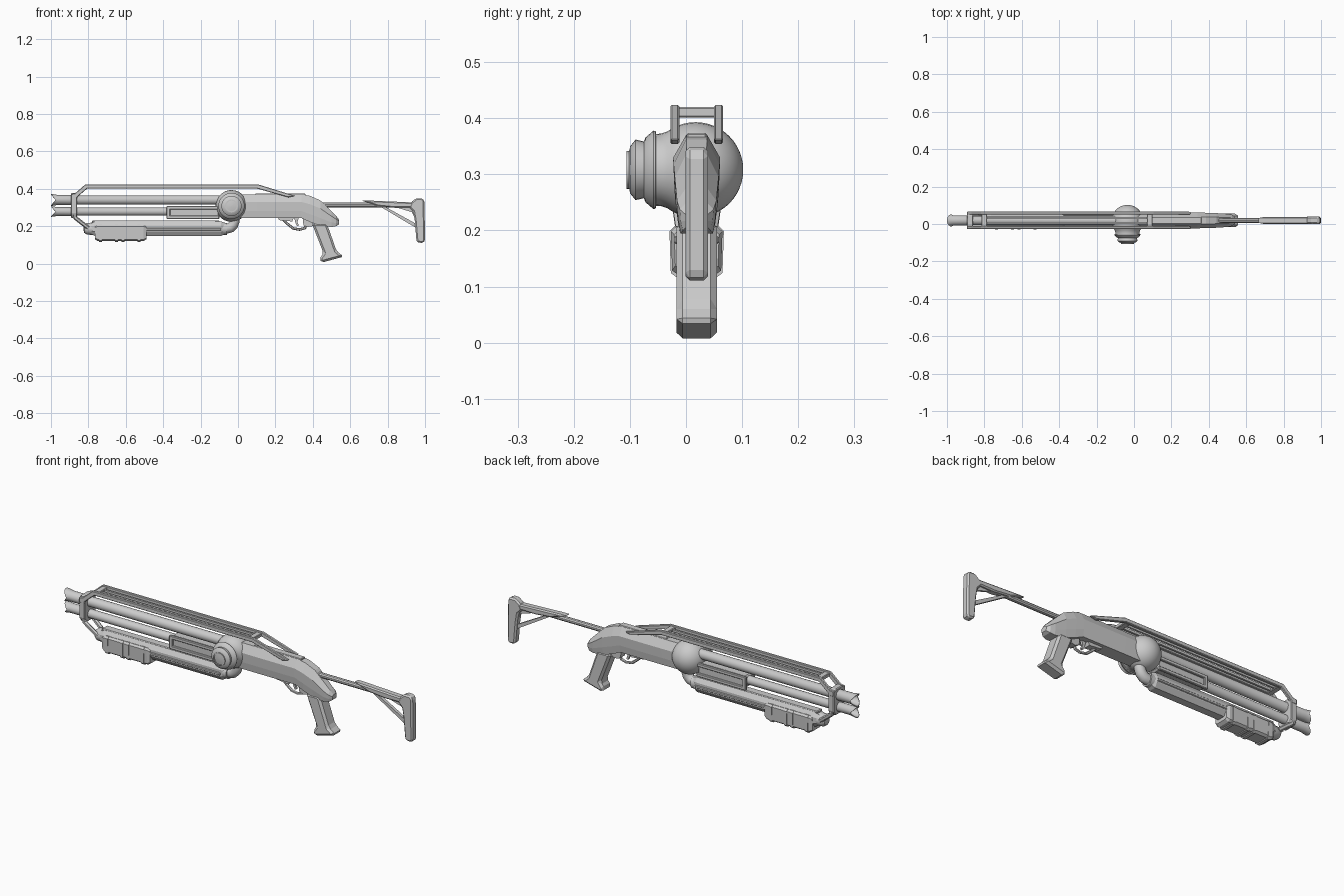
import bpy, bmesh
from math import pi, cos, sin, sqrt
from mathutils import Vector

if "Cube" in bpy.data.objects:
    bpy.data.objects.remove(bpy.data.objects["Cube"])

CY = 0.019  # centre plane of the weapon


def finish(name, bm, smooth=False, bevel=0):
    bmesh.ops.recalc_face_normals(bm, faces=bm.faces)
    me = bpy.data.meshes.new(name)
    bm.to_mesh(me)
    bm.free()
    ob = bpy.data.objects.new(name, me)
    bpy.context.collection.objects.link(ob)
    if bevel:
        m = ob.modifiers.new("Bevel", 'BEVEL')
        m.width, m.segments, m.limit_method = bevel, 1, 'ANGLE'
    if smooth:
        bpy.ops.object.select_all(action='DESELECT')
        ob.select_set(True)
        bpy.context.view_layer.objects.active = ob
        bpy.ops.object.shade_smooth_by_angle(angle=0.6)
    return ob


def skin(name, rings, smooth=False, bevel=0, caps=True):
    """Bridge equal-length closed rings of points."""
    bm = bmesh.new()
    vs = [[bm.verts.new(p) for p in r] for r in rings]
    n = len(vs[0])
    for a, b in zip(vs, vs[1:]):
        for i in range(n):
            bm.faces.new((a[i], a[(i + 1) % n], b[(i + 1) % n], b[i]))
    if caps:
        bm.faces.new(vs[0])
        bm.faces.new(vs[-1])
    return finish(name, bm, smooth, bevel)


def plate(name, pts, half, y=CY, bevel=0):
    """Side-view outline in x,z extruded across y."""
    return skin(name, [[(x, y + s * half, z) for x, z in pts] for s in (-1, 1)], bevel=bevel)


def box(name, x0, x1, y0, y1, z0, z1, bevel=0):
    return plate(name, [(x0, z0), (x1, z0), (x1, z1), (x0, z1)], (y1 - y0) / 2, (y0 + y1) / 2, bevel)


def lathe(name, prof, c, axis='X', n=24, notch=0):
    """Revolve (position, radius) pairs; notch scallops the two open ends."""
    rings = []
    for k, (a, r) in enumerate(prof):
        ring = []
        for i in range(n):
            t = 2 * pi * i / n
            u, v = r * cos(t), r * sin(t)
            off = notch * (1 - abs(sin(t))) if a < -0.99 else 0
            ring.append((a + off, c[1] + u, c[2] + v) if axis == 'X' else (c[0] + u, a, c[2] + v))
        rings.append(ring)
    return skin(name, rings, True)


def tube(name, path, r, n=8, smooth=False):
    """Sweep an n-gon along a path of points."""
    P = [Vector(p) for p in path]
    rings = []
    for i, p in enumerate(P):
        a = (p - P[i - 1]).normalized() if i else None
        b = (P[i + 1] - p).normalized() if i < len(P) - 1 else None
        t = ((a or b) + (b or a)).normalized()
        side = Vector((0, 1, 0)) if abs(t.y) < 0.9 else Vector((1, 0, 0))
        up = t.cross(side).normalized()
        side = up.cross(t)
        k = 1 / max(0.5, t.dot(a or b))
        rings.append([p + side * r * cos(2 * pi * (j + .5) / n) + up * r * k * sin(2 * pi * (j + .5) / n)
                      for j in range(n)])
    return skin(name, rings, smooth)


def section_loft(name, stations, shape, bevel=0):
    """Stations (x, z low, z high, half width); shape is a half section of (width, height) fractions."""
    rings = []
    for x, lo, hi, w in stations:
        half = [(w * a, lo + (hi - lo) * h) for a, h in shape]
        rings.append([(x, CY + a, z) for a, z in half] + [(x, CY - a, z) for a, z in reversed(half)])
    return skin(name, rings, bevel=bevel)


# Barrels with scalloped hollow muzzles
for tag, z, r, end in (("upper", .34, .025, -.05), ("lower", .278, .022, -.05)):
    lathe(tag + "_barrel", [(-.9, r * .6), (-1, r * 1.15), (-1, r * 1.3), (-.965, r * 1.08), (-.89, r * 1.08),
                            (-.885, r), (end, r)], (0, CY, z), n=20, notch=.024)

# Clamp round both barrels, open in the middle for them to pass
ring = [(-.03, .243), (.03, .243), (.046, .265), (.046, .352), (.03, .378), (-.03, .378), (-.046, .352), (-.046, .265)]
skin("barrel_clamp", [[(x, CY + a, z) for a, z in ring] for x in (-.893, -.86)], bevel=.004)

# Long top rail: two bent side bars, flat centre strips and cross bars
for s, tag in ((-1, "front"), (1, "back")):
    y = CY + s * .039
    plate("rail_bar_" + tag, [(-.893, .345), (-.893, .372), (-.872, .375), (-.815, .424), (.105, .424), (.305, .362),
                              (.27, .354), (.098, .402), (-.805, .402), (-.86, .355), (-.86, .345)], .008, y, .003)
    box("rail_strip_" + tag, -.80, .1, CY + s * .014 - .005, CY + s * .014 + .005, .404, .416)
    # Struts from clamp down to the lower housing
    tube("lower_strut_" + tag, [(-.876, CY + s * .034, .30), (-.87, CY + s * .034, .245), (-.80, CY + s * .026, .19)],
         .011, 6)
for i, x in enumerate((-.80, .085)):
    box("rail_cross_bar_%d" % i, x - .015, x + .015, CY - .04, CY + .04, .401, .42, .003)

# Central ball with stepped front cap
R, prof = .085, [(-.104, .004), (-.102, .03), (-.0995, .042), (-.09, .054), (-.075, .0505), (-.072, .058),
                 (-.058, .07), (-.054, .069), (-.0535, .064), (-.045, .0645)]
for i in range(1, 19):
    y = .017 - R * cos(.8 + i * (pi - .81) / 18)
    prof.append((y, max(.002, sqrt(max(0, R * R - (y - .017) ** 2)))))
lathe("power_ball", prof, (-.035, 0, .308), 'Y', 28)
lathe("cap_ring", [(-.102, .034), (-.106, .034), (-.106, .028), (-.102, .028)], (-.035, 0, .308), 'Y', 28)

# Sliding pump grip with side frames
box("pump_core", -.375, -.1, CY - .03, CY + .03, .243, .305, .008)
for s, tag in ((-1, "front"), (1, "back")):
    y0 = CY + s * .033
    for nm, z in (("upper", .299), ("lower", .247)):
        box("pump_rib_%s_%s" % (nm, tag), -.382, -.1, y0 - .007, y0 + .007, z - .009, z + .009, .003)
    box("pump_end_" + tag, -.382, -.362, y0 - .007, y0 + .007, .24, .307, .003)

# Lower housing, rounded nose and elbow into the ball
hexa = [(.55, 0), (1, .3), (1, .72), (.6, 1)]
section_loft("lower_housing", [(-.80, .165, .21, .026), (-.765, .147, .225, .037), (-.09, .147, .225, .035),
                               (-.07, .158, .218, .026)], hexa)
for s, tag in ((-1, "front"), (1, "back")):
    box("housing_rib_" + tag, -.74, -.09, CY + s * .034 - .006, CY + s * .034 + .006, .176, .19, .003)
box("housing_top_strip", -.78, -.1, CY - .022, CY + .022, .214, .23, .004)
lathe("housing_nose", [(-.826, .008), (-.822, .022), (-.808, .032), (-.77, .034)], (0, CY, .186), n=14)
tube("elbow_pipe", [(-.1, CY, .186), (-.062, CY, .186), (-.04, CY, .192), (-.025, CY, .207), (-.018, CY, .226),
                    (-.018, CY, .26)], .026, 14, True)
lathe("elbow_collar", [(-.085, .033), (-.06, .033)], (0, CY, .186), n=14)

# Fore grip box with dividing bands
octo = [(.7, 0), (.95, .1), (1, .9), (.8, 1)]
section_loft("fore_box", [(-.765, .13, .2, .04), (-.75, .12, .207, .046), (-.505, .12, .207, .046),
                          (-.49, .13, .2, .04)], octo)
for i, x in enumerate((-.735, -.65, -.615, -.53)):
    section_loft("fore_box_band_%d" % i, [(x - .008, .115, .208, .0485), (x + .008, .115, .208, .0485)], octo)

# Receiver, tapering down into the wrist
section_loft("receiver", [(-.02, .243, .37, .041), (.1, .243, .37, .042), (.34, .243, .37, .042), (.385, .222, .362, .041),
                          (.44, .203, .338, .039), (.50, .195, .28, .035), (.525, .2, .255, .03),
                          (.54, .21, .235, .018)], [(.82, 0), (.95, .3), (1, .68), (.45, 1)])
box("receiver_top_plate", .09, .36, CY - .018, CY + .018, .362, .374, .003)

# Pistol grip
plate("pistol_grip", [(.395, .215), (.475, .215), (.527, .067), (.565, .037), (.447, .005), (.436, .026), (.457, .056)],
      .036, bevel=.011)

# Trigger and its guard
tube("trigger_guard", [(.235, CY, .24), (.265, CY, .212), (.295, CY, .188), (.33, CY, .182), (.358, CY, .19),
                       (.366, CY, .215), (.355, CY, .245)], .007, 6)
plate("trigger", [(.30, .245), (.325, .245), (.318, .222), (.325, .203), (.315, .2), (.306, .222)], .006)
plate("trigger_block", [(.21, .25), (.22, .232), (.29, .225), (.30, .25)], .018)
plate("guard_block", [(.345, .25), (.35, .205), (.37, .195), (.40, .2), (.40, .25)], .018)

# Folding stock: rod, sleeve, strut and butt
tube("stock_rod", [(.45, CY, .313), (.9, CY, .313)], .013, 10, True)
plate("stock_sleeve", [(.66, .337), (.70, .337), (.93, .327), (.95, .30), (.84, .298), (.75, .307)], .019, bevel=.006)
plate("butt", [(.925, .328), (.952, .349), (.985, .349), (.997, .335), (1, .122), (.99, .11), (.957, .113), (.953, .135),
               (.945, .23), (.937, .277), (.915, .30)], .02, bevel=.008)
plate("stock_strut", [(.765, .302), (.79, .302), (.948, .215), (.948, .193)], .008)
plate("strut_web", [(.84, .302), (.93, .302), (.942, .25), (.93, .275)], .006)
